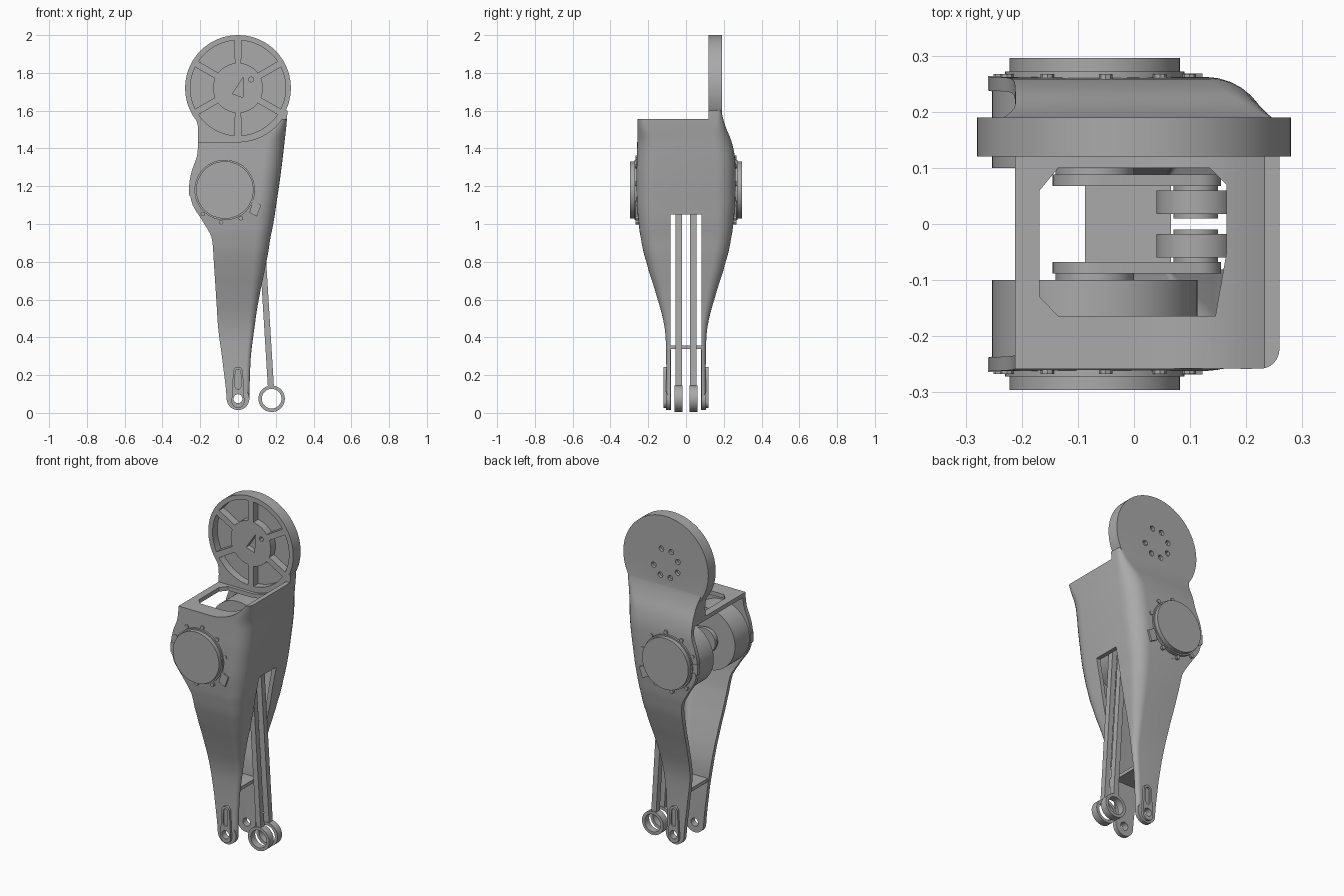
import bpy, bmesh
from math import sin, cos, pi, radians, atan2, hypot, acos
from mathutils import Vector

cube = bpy.data.objects.get("Cube")
if cube:
    bpy.data.objects.remove(cube, do_unlink=True)

grey = bpy.data.materials.new("mid_grey")
grey.use_nodes = True
grey.diffuse_color = (0.4, 0.4, 0.4, 1)
grey.node_tree.nodes["Principled BSDF"].inputs["Base Color"].default_value = (0.4, 0.4, 0.4, 1)

HUB, DISK, CRANK, RING, FOOT = (-0.07, 1.18), (0, 1.72), (0.11, 1.18), (0.178, 0.075), (0, 0.075)


def finish(name, bm):
    bmesh.ops.recalc_face_normals(bm, faces=bm.faces)
    mesh = bpy.data.meshes.new(name)
    bm.to_mesh(mesh)
    bm.free()
    mesh.materials.append(grey)
    ob = bpy.data.objects.new(name, mesh)
    bpy.context.collection.objects.link(ob)
    return ob


def skin(name, rings):
    """Closed solid through a list of matching point rings."""
    bm = bmesh.new()
    loops = [[bm.verts.new(p) for p in ring] for ring in rings]
    n = len(loops[0])
    for a, b in zip(loops, loops[1:]):
        for i in range(n):
            j = (i + 1) % n
            bm.faces.new((a[i], a[j], b[j], b[i]))
    bm.faces.new(loops[0])
    bm.faces.new(loops[-1])
    return finish(name, bm)


def prism(name, pts, y0, y1):
    """Extrude an x-z outline along y."""
    return skin(name, [[(x, y, z) for x, z in pts] for y in (y0, y1)])


def arc(c, r, a0, a1, n):
    return [(c[0] + r * cos(a0 + (a1 - a0) * i / n), c[1] + r * sin(a0 + (a1 - a0) * i / n))
            for i in range(n + 1)]


def circle(c, r, n=48):
    return arc(c, r, 0, 2 * pi, n)[:-1]


def capsule(a, ra, b, rb):
    """Rounded bar outline joining two circles."""
    d = atan2(b[1] - a[1], b[0] - a[0])
    t = acos((ra - rb) / hypot(b[0] - a[0], b[1] - a[1]))
    return arc(b, rb, d - t, d + t, 16) + arc(a, ra, d + t, d + 2 * pi - t, 16)


def box_pts(x0, x1, z0, z1):
    return [(x0, z0), (x1, z0), (x1, z1), (x0, z1)]


def boolean(ob, other, op="DIFFERENCE"):
    mod = ob.modifiers.new("bool", "BOOLEAN")
    mod.operation, mod.solver, mod.object = op, "EXACT", other
    bpy.context.view_layer.update()
    deps = bpy.context.evaluated_depsgraph_get()
    mesh = bpy.data.meshes.new_from_object(ob.evaluated_get(deps))
    ob.modifiers.clear()
    ob.data = mesh
    bpy.data.objects.remove(other, do_unlink=True)


# Housing stations: z, left x, right x, front half width, back half width, corner radius
STATIONS = [
    (0.075, -0.06, 0.06, 0.105, 0.105, 0.02),
    (0.30, -0.085, 0.068, 0.105, 0.105, 0.022),
    (0.45, -0.105, 0.087, 0.113, 0.113, 0.03),
    (0.60, -0.115, 0.11, 0.15, 0.15, 0.045),
    (0.80, -0.128, 0.15, 0.21, 0.21, 0.07),
    (0.93, -0.14, 0.172, 0.24, 0.24, 0.08),
    (1.02, -0.19, 0.19, 0.252, 0.252, 0.09),
    (1.10, -0.24, 0.202, 0.26, 0.26, 0.095),
    (1.20, -0.258, 0.217, 0.262, 0.262, 0.1),
    (1.28, -0.245, 0.228, 0.262, 0.262, 0.1),
    (1.36, -0.217, 0.238, 0.26, 0.258, 0.1),
    (1.44, -0.212, 0.247, 0.258, 0.24, 0.09),
    (1.52, -0.213, 0.256, 0.258, 0.208, 0.05),
    (1.60, -0.235, 0.262, 0.258, 0.188, 0.02),
]


def smooth_rows(rows, steps=4):
    rows = [Vector(r) for r in rows]
    out = []
    for i in range(len(rows) - 1):
        p1, p2 = rows[i], rows[i + 1]
        m1 = (p2 - rows[max(i - 1, 0)]) / 2
        m2 = (rows[min(i + 2, len(rows) - 1)] - p1) / 2
        for k in range(steps):
            t = k / steps
            row = p1 * (2*t**3 - 3*t*t + 1) + m1 * (t**3 - 2*t*t + t) + p2 * (3*t*t - 2*t**3) + m2 * (t**3 - t*t)
            row[0] = p1[0] + (p2[0] - p1[0]) * t
            out.append(row)
    return out + [rows[-1]]


def section(row, t=0.0, open_left=0.0):
    z, xl, xr, f, b, r = row
    xl, xr, f, b, r = xl - open_left, xr - t, f - t, b - t, max(r - t, 0.006)
    pts = [(xl, -f)] + arc((xr - r, r - f), r, -pi / 2, 0, 8)
    pts += arc((xr - r, b - r), r, 0, pi / 2, 8) + [(xl, b)]
    return [(x, y, z) for x, y in pts]


def saddle(name, drop, y0, y1):
    """Cutter above the housing top, curving up around the disk on one side."""
    r = 0.285 + drop
    end = acos((DISK[1] - 1.555 + drop) / r)
    pts = [(-0.8, DISK[1] - r)] + arc(DISK, r, -pi / 2, -pi / 2 + end, 16)
    return prism(name, pts + [(0.8, 1.555 - drop), (0.8, 2.3), (-0.8, 2.3)], y0, y1)


# Housing shell
rows = smooth_rows(STATIONS)
housing = skin("housing", [section(r) for r in rows])
boolean(housing, saddle("top_cut", 0, -0.6, 0.12))
boolean(housing, prism("feet", circle(FOOT, 0.06), -0.105, 0.105), "UNION")
boolean(housing, prism("disk", circle(DISK, 0.28, 72), 0.12, 0.19), "UNION")
low = rows[0].copy()
low[0] = -0.1
cavity = skin("cavity", [section(r, 0.025, 0.4) for r in [low] + rows])
boolean(cavity, saddle("cavity_top", 0.024, -0.6, 0.6))
boolean(housing, cavity)
boolean(housing, prism("rod_slot", box_pts(0, 0.6, -0.1, 1.05), -0.081, 0.081))

# Chamfered window in the top
window = [(-0.168, -0.13), (-0.135, -0.164), (0.145, -0.164), (0.165, -0.05),
          (0.165, 0.07), (0.135, 0.1), (-0.135, 0.1), (-0.168, 0.06)]
boolean(housing, skin("window_cut", [[(x, y, z) for x, y in window] for z in (1.36, 1.7)]))

# Wheel pockets between six spokes, plus small recesses
for k in range(6):
    a0, a1 = radians(30 + 60 * k), radians(90 + 60 * k)
    pocket = arc(DISK, 0.252, a0 + 0.07, a1 - 0.07, 12) + arc(DISK, 0.132, a1 - 0.13, a0 + 0.13, 8)
    boolean(housing, prism("pocket_cut", pocket, 0.08, 0.165))
boolean(housing, prism("centre_cut", [(-0.03, 1.69), (0.025, 1.67), (0.03, 1.78)], 0.1, 0.15))
boolean(housing, prism("pin_cut", circle((0.07, 1.765), 0.013, 12), 0.1, 0.15))
for k in range(7):
    c = arc(DISK, 0.085, radians(70), radians(340), 6)[k]
    boolean(housing, prism("screw_cut", circle(c, 0.016, 12), 0.17, 0.3))
boolean(housing, prism("foot_holes", circle(FOOT, 0.024, 16), -0.2, 0.2))

# Web joining the two legs
prism("leg_web", box_pts(-0.087, 0.066, 0.338, 0.358), -0.09, 0.09)

for s, side in ((-1, "front"), (1, "back")):
    # Motor, its outer cap and the screws round it
    prism(side + "_motor", circle(HUB, 0.183, 64), s * 0.1, s * 0.25)
    prism(side + "_motor_boss", circle(HUB, 0.07), s * 0.08, s * 0.1)
    prism(side + "_cap_rim", circle(HUB, 0.16, 64), s * 0.25, s * 0.272)
    prism(side + "_cap", circle(HUB, 0.152, 64), s * 0.27, s * 0.296)
    for k in range(10):
        c = arc(HUB, 0.172, 0.2, 0.2 + 2 * pi, 10)[k]
        prism(side + "_cap_screw", circle(c, 0.012, 8), s * 0.25, s * 0.267)
    prism(side + "_cable_clip", [(0.06, 1.06), (0.1, 1.04), (0.122, 1.1), (0.08, 1.125)], s * 0.23, s * 0.268)
    prism(side + "_edge_clip", box_pts(-0.26, -0.21, 1.15, 1.21), s * 0.238, s * 0.264)

    # Crank arm and pushrod with ring ends
    prism(side + "_crank", capsule(HUB, 0.075, CRANK, 0.045), s * 0.068, s * 0.088)
    prism(side + "_crank_pin", circle(CRANK, 0.04, 32), s * 0.01, s * 0.075)
    rod = prism(side + "_pushrod", capsule(RING, 0.016, CRANK, 0.016), s * 0.022, s * 0.056)
    for c in (RING, CRANK):
        boolean(rod, prism("ring", circle(c, 0.07), s * 0.018, s * 0.06), "UNION")
        boolean(rod, prism("bore", circle(c, 0.052), 0, s * 0.1))

    # Raised foot pad with a slot and pin hole
    pad = prism(side + "_foot_pad", capsule((0, 0.06), 0.034, (0, 0.218), 0.026), s * 0.1, s * 0.118)
    boolean(pad, prism("pad_hole", circle(FOOT, 0.024, 16), 0, s * 0.2))
    boolean(pad, prism("pad_slot", capsule((0, 0.14), 0.015, (0, 0.215), 0.0145), s * 0.109, s * 0.2))

# Smooth curved surfaces, keep edges sharp
bpy.ops.object.select_all(action="DESELECT")
for ob in bpy.context.scene.objects:
    if ob.type == "MESH":
        ob.select_set(True)
        bpy.context.view_layer.objects.active = ob
bpy.ops.object.shade_smooth_by_angle(angle=radians(30))
